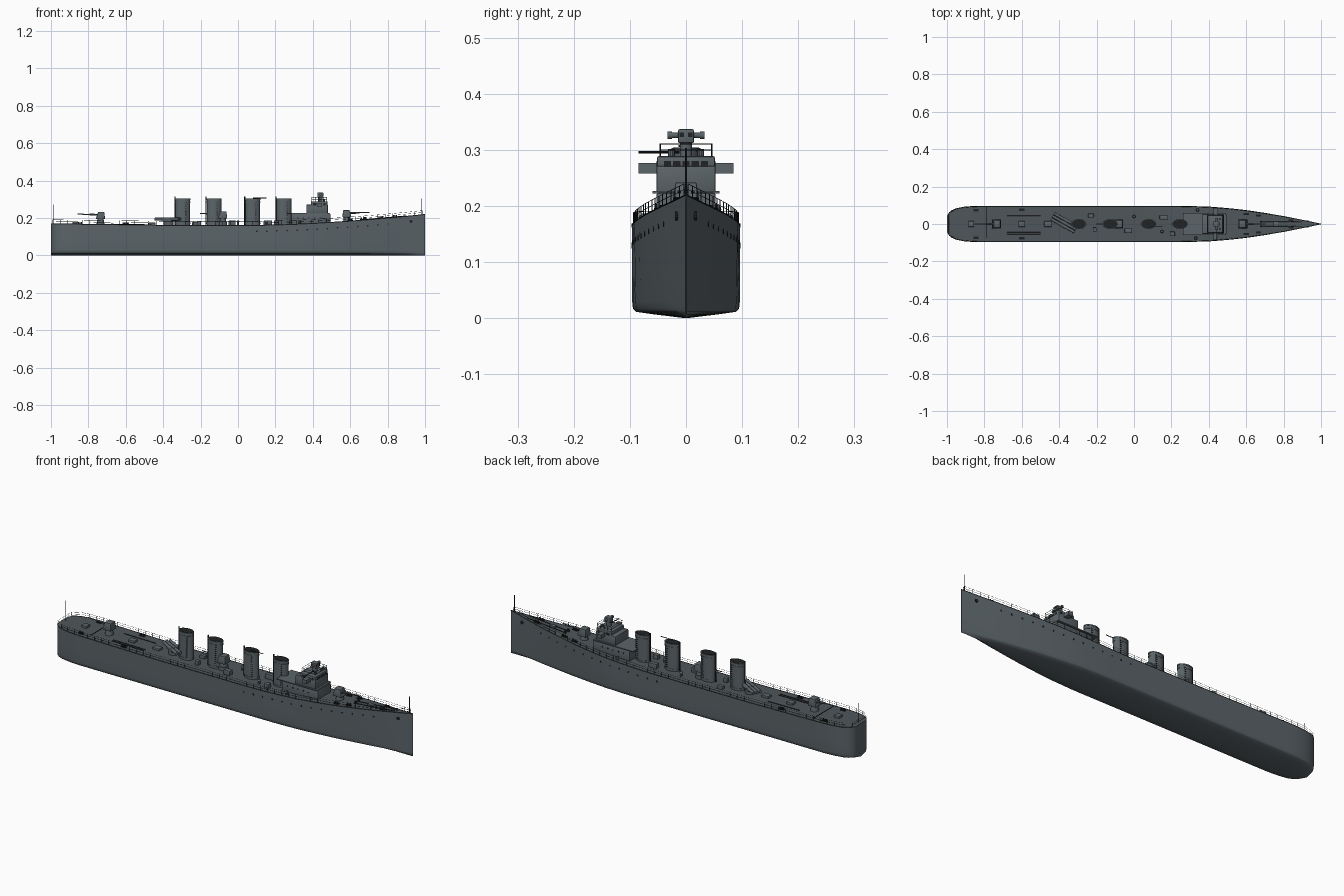
import bpy, bmesh, math
from mathutils import Vector, Matrix

old = bpy.data.objects.get("Cube")
if old:
    bpy.data.objects.remove(old)


def material(name, r, g, b):
    m = bpy.data.materials.new(name)
    m.use_nodes = True
    m.diffuse_color = (r, g, b, 1)
    bsdf = m.node_tree.nodes["Principled BSDF"]
    bsdf.inputs["Base Color"].default_value = (r, g, b, 1)
    bsdf.inputs["Roughness"].default_value = 0.7
    return m


GREY = material("hull grey", 0.105, 0.128, 0.14)
DECK = material("deck grey", 0.078, 0.094, 0.102)
DARK = material("dark fittings", 0.014, 0.016, 0.018)


def finish(name, bm, *mats, angle=35):
    bmesh.ops.recalc_face_normals(bm, faces=bm.faces)
    me = bpy.data.meshes.new(name)
    bm.to_mesh(me)
    bm.free()
    for m in mats:
        me.materials.append(m)
    for p in me.polygons:
        p.use_smooth = True
    me.set_sharp_from_angle(angle=math.radians(angle))
    ob = bpy.data.objects.new(name, me)
    bpy.context.collection.objects.link(ob)
    return ob


def box(bm, lo, hi, bevel=0.0):
    lo, hi = Vector(lo), Vector(hi)
    mat = Matrix.Translation((lo + hi) / 2) @ Matrix.Diagonal((hi - lo).to_4d())
    vs = bmesh.ops.create_cube(bm, size=1, matrix=mat)["verts"]
    if bevel:
        edges = {e for v in vs for e in v.link_edges}
        bmesh.ops.bevel(bm, geom=list(edges), offset=bevel, segments=2, affect='EDGES', profile=0.5)


def tube(bm, a, b, r, n=8, r2=None, squash=1.0):
    a, b = Vector(a), Vector(b)
    d = b - a
    mat = Matrix.Translation((a + b) / 2) @ Matrix.Diagonal((1, squash, 1, 1)) @ d.to_track_quat('Z', 'Y').to_matrix().to_4x4()
    bmesh.ops.create_cone(bm, cap_ends=True, segments=n, radius1=r, radius2=r if r2 is None else r2,
                          depth=d.length, matrix=mat)


# Hull plan: (x, half beam)
PLAN = [(-1, .042), (-.99, .06), (-.975, .072), (-.95, .083), (-.91, .091), (-.85, .096), (.25, .096),
        (.4, .092), (.5, .084), (.6, .073), (.7, .058), (.8, .041), (.9, .021), (1, .0008)]


def beam(x):
    for (x0, w0), (x1, w1) in zip(PLAN, PLAN[1:]):
        if x <= x1:
            return w0 + (w1 - w0) * (x - x0) / (x1 - x0)
    return PLAN[-1][1]


def deck(x):
    return 0.162 + 0.058 * max(0, (x - .1) / .9) ** 1.6 + 0.008 * max(0, (-x - .4) / .6)


# Hull: lofted sections, deck faces by direction
bm = bmesh.new()
xs = sorted({p[0] for p in PLAN} | {i / 20 for i in range(-16, 20)})
rings = []
for x in xs:
    w, d = beam(x), deck(x)
    low = w * (1 - 0.15 * max(0, (x - .3) / .7))
    half = [(low * .6, .007), (low * .93, .0115), (low * .985, .017), (low, .03), ((w + low) / 2, .09), (w, d)]
    pts = [(0, .0)] + half + [(0, d + .001)] + [(-y, z) for y, z in reversed(half)]
    rings.append([bm.verts.new((x, y, z)) for y, z in pts])
n = len(rings[0])
for a, b in zip(rings, rings[1:]):
    for i in range(n):
        f = bm.faces.new((a[i], a[(i + 1) % n], b[(i + 1) % n], b[i]))
        f.material_index = 1 if i in (6, 7) else 0
bm.faces.new(rings[0])
bm.faces.new(rings[-1])
finish("hull", bm, GREY, DECK, angle=50)

# Portholes, hawse openings and deck edge strip
bm = bmesh.new()
for s in (-1, 1):
    for i in range(14):
        x = .1 + i * .054
        w = beam(x) * (1 - .03 * max(0, x - .3)) - .001
        z = deck(x) - .033
        tube(bm, (x, s * (w - .003), z), (x, s * (w + .002), z), .0045)
    tube(bm, (.925, s * .008, .182), (.925, s * .0195, .182), .008, 10)
    for a, b in zip(xs[1:], xs[2:]):
        tube(bm, (a, s * beam(a), deck(a)), (b, s * beam(b), deck(b)), .0012, 4)
finish("portholes_and_deck_edge", bm, DARK)

# Guard rails around the deck
bm = bmesh.new()
stops = [-.99 + i * .0395 for i in range(51)]
for s in (-1, 1):
    ends = [(x, s * beam(x) * .97, deck(x)) for x in stops]
    for x, y, z in ends:
        tube(bm, (x, y, z), (x, y, z + .021), .0009, 4)
    for p, q in zip(ends, ends[1:]):
        for h in (.011, .021):
            tube(bm, (p[0], p[1], p[2] + h), (q[0], q[1], q[2] + h), .0006, 4)
for h in (.011, .021):
    tube(bm, (-.99, -.058, .17 + h), (-.99, .058, .17 + h), .0006, 4)
finish("guard_rails", bm, DARK)

# Flagstaffs
bm = bmesh.new()
tube(bm, (-.985, 0, .165), (-.985, 0, .272), .0016, 6)
tube(bm, (.98, 0, .21), (.98, 0, .303), .0016, 6)
finish("flagstaffs", bm, DARK)

# Funnels with lip, dark mouth, steam pipe and ladder
for i, x in enumerate((-.295, -.128, .078, .246)):
    bm = bmesh.new()
    tube(bm, (x, 0, .155), (x, 0, .303), .039, 32, squash=.64)
    for z in (.172, .285, .3):
        tube(bm, (x, 0, z - .003), (x, 0, z + .003), .041, 32, squash=.64)
    finish(f"funnel_{i + 1}", bm, GREY)
    bm = bmesh.new()
    tube(bm, (x, 0, .3), (x, 0, .3045), .037, 32, squash=.62)
    tube(bm, (x - .042, 0, .16), (x - .042, 0, .314), .0028, 8)
    for s in (-1, 1):
        for k in range(11):
            z = .178 + k * .0105
            box(bm, (x + .012, s * .0235 - .001, z), (x + .022, s * .0235 + .001, z + .003))
    finish(f"funnel_fittings_{i + 1}", bm, DARK)
bm = bmesh.new()
tube(bm, (.08, -.012, .307), (.152, -.012, .307), .002, 6)
tube(bm, (.44, -.085, .296), (.44, -.012, .296), .002, 6)
finish("spars", bm, DARK)


# Shielded deck guns
def gun(name, x, d, z):
    bm = bmesh.new()
    tube(bm, (x, 0, z - .005), (x, 0, z + .024), .021, 16, .016)
    n0 = len(bm.verts)
    box(bm, (x - .024, -.024, z + .021), (x + .024, .024, z + .06), .004)
    bm.verts.ensure_lookup_table()
    for v in bm.verts[n0:]:
        if v.co.z > z + .04:
            v.co.x = x + (v.co.x - x) * .72 - d * .003
            v.co.y *= .8
    tube(bm, (x + d * .015, 0, z + .044), (x + d * .06, 0, z + .046), .005, 10)
    tube(bm, (x + d * .06, 0, z + .046), (x + d * .122, 0, z + .048), .0032, 8, .0024)
    finish(name, bm, GREY)
    bm = bmesh.new()
    for s in (-1, 1):
        box(bm, (x + d * .022 - .002, s * .012 - .003, z + .04), (x + d * .022 + .002, s * .012 + .003, z + .045))
    finish(name + "_sights", bm, DARK)


gun("forward_gun", .582, 1, deck(.582) - .001)
gun("middle_gun", -.082, -1, .176)
gun("aft_gun", -.735, -1, .173)
bm = bmesh.new()
tube(bm, (-.082, 0, .155), (-.082, 0, .18), .024, 16)
finish("middle_gun_base", bm, GREY)

# Trained triple torpedo tubes
bm = bmesh.new()
tube(bm, (0, 0, -.035), (0, 0, -.008), .025, 16)
for k in (-1, 0, 1):
    tube(bm, (-.075, k * .017, 0), (.07, k * .017, 0), .0078, 12)
    tube(bm, (-.015, k * .017, 0), (.015, k * .017, 0), .009, 12)
box(bm, (-.03, -.024, -.011), (.03, .024, -.004))
ob = finish("torpedo_tubes", bm, GREY)
ob.location = (-.37, .005, .194)
ob.rotation_euler.z = math.radians(-29)

# Bridge: deckhouse, wheelhouse, wings, director
bm = bmesh.new()
box(bm, (.285, -.053, .155), (.495, .053, .224), .005)
box(bm, (.262, -.06, .222), (.49, .06, .227))
box(bm, (.365, -.053, .222), (.48, .053, .272), .004)
box(bm, (.39, -.052, .265), (.478, .052, .289), .004)
for s in (-1, 1):
    box(bm, (.425, s * .068 - .017, .258), (.45, s * .068 + .017, .277))
finish("bridge", bm, GREY)
bm = bmesh.new()
tube(bm, (.44, 0, .285), (.44, 0, .316), .011, 16)
box(bm, (.424, -.014, .312), (.456, .014, .337), .003)
tube(bm, (.442, -.032, .326), (.442, .032, .326), .005, 12)
for s in (-1, 1):
    tube(bm, (.442, s * .025, .326), (.442, s * .033, .326), .0068, 12)
    tube(bm, (.46, s * .026, .288), (.46, s * .026, .302), .006, 10)
finish("director", bm, GREY)
bm = bmesh.new()
for k in range(-2, 3):
    box(bm, (.474, k * .0165 - .0065, .267), (.4795, k * .0165 + .0065, .28))
for s in (-1, 1):
    for x in (.4, .41, .457):
        box(bm, (x, s * .0515 - .0015, .267), (x + .011, s * .0515 + .0015, .28))
    for x in (.32, .35, .38, .41, .44):
        tube(bm, (x, s * .052, .2), (x, s * .0545, .2), .004)
    for x in (.395, .415, .435, .455, .475):
        tube(bm, (x, s * .046, .287), (x, s * .046, .311), .001, 4)
    for h in (.3, .311):
        tube(bm, (.395, s * .046, h), (.475, s * .046, h), .0009, 4)
    box(bm, (.455, s * .008 - .004, .323), (.457, s * .008 + .004, .331))
for x in (.395, .475):
    for h in (.3, .311):
        tube(bm, (x, -.046, h), (x, .046, h), .0009, 4)
finish("bridge_windows_and_rails", bm, DARK)

# Bollards, anchor chains, deck rails and cross boom
bm = bmesh.new()
for x, y in ((-.845, .074), (-.6, .076), (.6, .053), (.665, .045), (.84, .018)):
    for s in (-1, 1):
        z = deck(x)
        box(bm, (x - .014, s * y - .006, z - .002), (x + .014, s * y + .006, z + .004))
        for dx in (-.007, .007):
            tube(bm, (x + dx, s * y, z), (x + dx, s * y, z + .012), .0042, 8)
for s in (-1, 1):
    tube(bm, (.68, s * .012, deck(.68) + .002), (.9, s * .012, deck(.9) + .002), .0016, 5)
    tube(bm, (.68, s * .012, deck(.68)), (.68, s * .012, deck(.68) + .014), .006, 10)
for y in (-.055, -.043, .043):
    tube(bm, (-.68, y, .168), (-.5, y, .166), .0015, 4)
tube(bm, (-.79, -.075, .175), (-.79, .09, .175), .0016, 6)
finish("deck_fittings", bm, DARK)

# Lockers, hatches and ventilators
bm = bmesh.new()
for x, y, l, w, h in ((-.032, -.036, .036, .024, .024), (.205, -.053, .026, .024, .022), (.16, .035, .045, .022, .024),
                      (-.23, .045, .03, .02, .016), (-.46, 0, .04, .03, .012), (-.6, 0, .035, .03, .012),
                      (-.87, 0, .03, .03, .012), (.76, 0, .03, .02, .01), (-.21, -.03, .02, .02, .022)):
    box(bm, (x - l / 2, y - w / 2, deck(x) - .004), (x + l / 2, y + w / 2, deck(x) + h), .002)
for x, y in ((.15, -.04), (.0, .04), (.33, -.075), (.34, .075)):
    tube(bm, (x, y, .155), (x, y, .182), .006, 10)
    tube(bm, (x, y, .18), (x, y, .187), .009, 10, .005)
finish("lockers_and_vents", bm, GREY)
